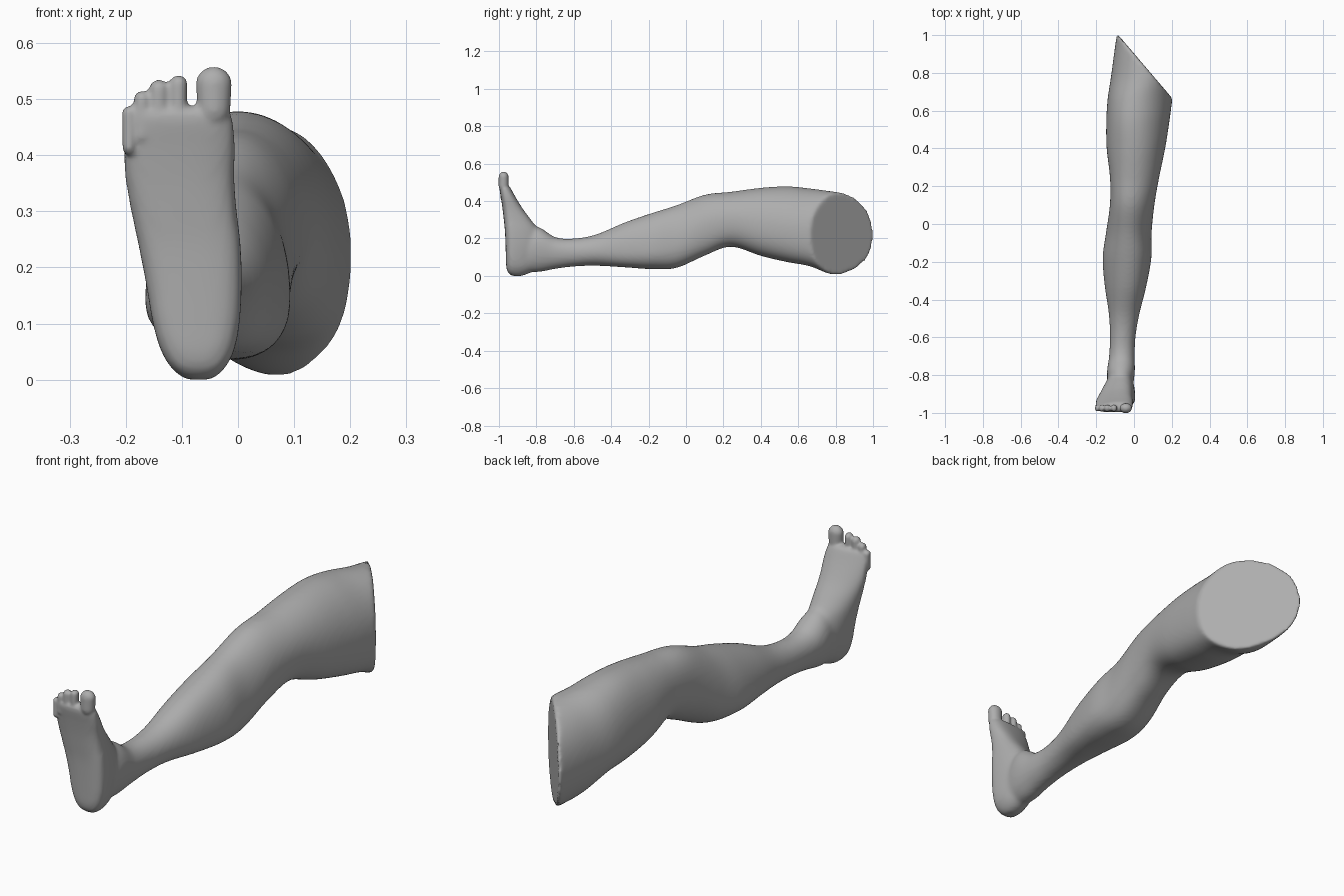
import bpy, bmesh, math
from mathutils import Vector

if "Cube" in bpy.data.objects:
    bpy.data.objects.remove(bpy.data.objects["Cube"])

skin = bpy.data.materials.new("grey skin")
skin.diffuse_color = (0.42, 0.42, 0.42, 1)
skin.use_nodes = True
skin.node_tree.nodes["Principled BSDF"].inputs["Base Color"].default_value = skin.diffuse_color


def spline(rows, steps=6):
    """Smooth interpolation through rows of section parameters."""
    out = []
    for i in range(len(rows) - 1):
        p0, p1 = rows[max(i - 1, 0)], rows[i]
        p2, p3 = rows[i + 1], rows[min(i + 2, len(rows) - 1)]
        for s in range(steps):
            t = s / steps
            out.append([0.5 * (2 * b + (c - a) * t + (2 * a - 5 * b + 4 * c - d) * t * t
                               + (3 * b - a - 3 * c + d) * t ** 3)
                        for a, b, c, d in zip(p0, p1, p2, p3)])
    return out + [list(rows[-1])]


def ring(a0, a1, b0, b1, bc, low, high, e_low, e_high, n=48):
    """Closed section: a0..a1 wide, b0..b1 tall, widest at bc, ends shifted sideways."""
    pts = []
    for k in range(n):
        t = 2 * math.pi * k / n
        c, s = math.cos(t), math.sin(t)
        e = 2 / (e_high if s > 0 else e_low)
        c = math.copysign(abs(c) ** e, c)
        s = math.copysign(abs(s) ** e, s)
        a = (a0 + a1) / 2 + c * (a1 - a0) / 2 + s * s * (high if s > 0 else low)
        pts.append((a, bc + s * ((b1 - bc) if s > 0 else (bc - b0))))
    return pts


def loft(name, rings):
    bm = bmesh.new()
    loops = [[bm.verts.new(p) for p in r] for r in rings]
    for r, q in zip(loops, loops[1:]):
        for k in range(len(r)):
            j = (k + 1) % len(r)
            bm.faces.new((r[k], r[j], q[j], q[k]))
    bm.faces.new(loops[0])
    bm.faces.new(loops[-1])
    bmesh.ops.recalc_face_normals(bm, faces=bm.faces)
    return finish(name, bm)


def finish(name, bm):
    me = bpy.data.meshes.new(name)
    bm.to_mesh(me)
    bm.free()
    me.materials.append(skin)
    ob = bpy.data.objects.new(name, me)
    bpy.context.collection.objects.link(ob)
    return ob


def fuse(obs, voxel, rounds):
    """Join parts into one skin and soften the seams."""
    bpy.ops.object.select_all(action='DESELECT')
    for o in obs:
        o.select_set(True)
    bpy.context.view_layer.objects.active = obs[0]
    bpy.ops.object.join()
    m = obs[0].modifiers.new("remesh", 'REMESH')
    m.mode, m.voxel_size = 'VOXEL', voxel
    s = obs[0].modifiers.new("smooth", 'SMOOTH')
    s.factor, s.iterations = 0.5, rounds
    for mod in ("remesh", "smooth"):
        bpy.ops.object.modifier_apply(modifier=mod)
    return obs[0]


# leg sections: y, x0, x1, z0, z1, widest z, bottom shift, top shift
leg_rows = [
    (-0.92, -0.12, -0.02, 0.03, 0.24, 0.11, 0, 0),
    (-0.80, -0.143, 0.003, 0.02, 0.265, 0.15, 0, 0),
    (-0.70, -0.132, 0.004, 0.037, 0.208, 0.13, 0, 0),
    (-0.60, -0.128, 0.008, 0.05, 0.20, 0.125, 0, 0),
    (-0.48, -0.133, 0.028, 0.054, 0.222, 0.13, 0, 0.0),
    (-0.33, -0.155, 0.065, 0.046, 0.285, 0.135, 0.02, 0.01),
    (-0.18, -0.166, 0.092, 0.036, 0.337, 0.14, 0.02, 0.01),
    (-0.05, -0.149, 0.093, 0.043, 0.378, 0.17, 0.02, 0.0),
    (0.10, -0.128, 0.108, 0.108, 0.434, 0.26, 0.02, -0.01),
    (0.24, -0.127, 0.132, 0.156, 0.45, 0.29, 0.02, -0.01),
    (0.40, -0.145, 0.165, 0.107, 0.471, 0.26, 0.03, -0.01),
    (0.54, -0.147, 0.187, 0.074, 0.479, 0.24, 0.04, -0.02),
    (0.66, -0.14, 0.203, 0.052, 0.468, 0.23, 0.05, -0.02),
    (0.78, -0.122, 0.22, 0.008, 0.452, 0.22, 0.04, 0),
    (0.90, -0.106, 0.235, 0.008, 0.437, 0.22, 0.02, 0),
    (1.06, -0.083, 0.25, 0.01, 0.42, 0.22, 0, 0)]
leg = loft("leg", [[(x, r[0], z) for x, z in ring(*r[1:], 2.1, 2.05)]
                   for r in spline(leg_rows)])

# slanted cut at the hip end
bm = bmesh.new()
bm.from_mesh(leg.data)
res = bmesh.ops.bisect_plane(bm, geom=bm.verts[:] + bm.edges[:] + bm.faces[:],
                             plane_co=(0.0, 0.903, 0.2),
                             plane_no=Vector((0.34, 0.29, 0)).normalized(), clear_outer=True)
bmesh.ops.holes_fill(bm, edges=[e for e in bm.edges if e.is_boundary])
bm.to_mesh(leg.data)
bm.free()

# foot sections: z, x0, x1, y0 (sole), y1 (instep), widest y, sole shift, instep shift
foot_rows = [
    (0.000, -0.095, -0.045, -0.93, -0.875, -0.90, 0, 0),
    (0.018, -0.117, -0.025, -0.953, -0.83, -0.91, 0, 0),
    (0.05, -0.137, -0.007, -0.961, -0.79, -0.915, 0, 0),
    (0.10, -0.152, 0.003, -0.963, -0.77, -0.92, 0, 0),
    (0.17, -0.164, 0.007, -0.965, -0.76, -0.92, 0, 0.01),
    (0.24, -0.178, 0.005, -0.968, -0.785, -0.925, 0, 0.02),
    (0.30, -0.191, -0.002, -0.974, -0.828, -0.93, 0, 0.03),
    (0.36, -0.202, -0.006, -0.981, -0.873, -0.94, 0, 0.035),
    (0.42, -0.206, -0.004, -0.99, -0.91, -0.955, 0, 0.035),
    (0.46, -0.204, -0.008, -0.997, -0.932, -0.967, 0, 0.035),
    (0.487, -0.198, -0.014, -0.997, -0.947, -0.973, 0, 0.03)]
foot = loft("foot", [[(x, y, r[0]) for x, y in ring(*r[1:], 3.0, 1.9)]
                     for r in spline(foot_rows)])
leg = fuse([leg, foot], 0.010, 8)

# toes: x, base z, tip z, half width, half depth
toes = [(-0.043, 0.45, 0.558, 0.033, 0.027), (-0.106, 0.44, 0.543, 0.0165, 0.019),
        (-0.141, 0.44, 0.535, 0.0175, 0.019), (-0.171, 0.42, 0.515, 0.0155, 0.018),
        (-0.194, 0.40, 0.488, 0.0135, 0.017)]
parts = [leg]
for i, (x, z0, z1, w, d) in enumerate(toes):
    bm = bmesh.new()
    bmesh.ops.create_uvsphere(bm, u_segments=24, v_segments=16, radius=1)
    for v in bm.verts:
        # capsule with a fuller tip pad
        up = v.co.z > 0
        z = z1 - w + v.co.z * w if up else z0 + w + v.co.z * w
        v.co = (x + v.co.x * w * (1 if up else 0.9), -0.975 + v.co.y * d, z)
    parts.append(finish("toe_%d" % (i + 1), bm))
leg = fuse(parts, 0.0055, 5)
leg.name = "leg_and_foot"
bpy.ops.object.shade_smooth_by_angle(angle=math.radians(50))
